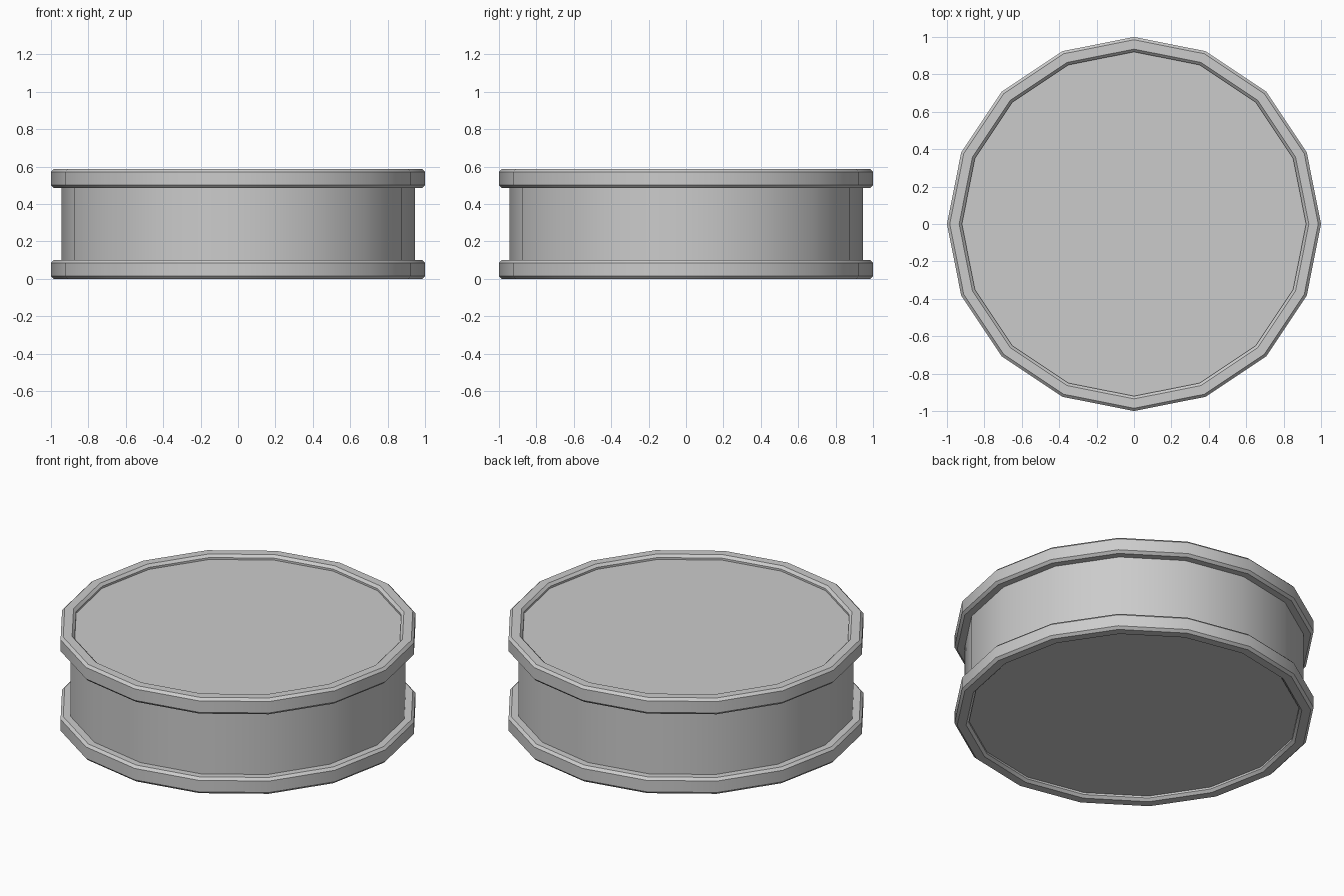
import bpy
import math

if "Cube" in bpy.data.objects:
    bpy.data.objects.remove(bpy.data.objects["Cube"])

R_OUT, R_IN, HEIGHT, RIM_H, BEV = 1.0, 0.92, 0.587, 0.1, 0.015
CAP_INSET = 0.027


def smooth(ob, degrees):
    bpy.ops.object.select_all(action='DESELECT')
    ob.select_set(True)
    bpy.context.view_layer.objects.active = ob
    bpy.ops.object.shade_smooth_by_angle(angle=math.radians(degrees))


def rim(name, z0):
    """Sixteen-sided ring with a chamfered rectangular section."""
    z1, n = z0 + RIM_H, 16
    section = [(R_OUT - BEV, z0), (R_OUT, z0 + BEV), (R_OUT, z1 - BEV), (R_OUT - BEV, z1),
               (R_IN + BEV, z1), (R_IN, z1 - BEV), (R_IN, z0 + BEV), (R_IN + BEV, z0)]
    k = len(section)
    verts = [(r * math.cos(2 * math.pi * i / n), r * math.sin(2 * math.pi * i / n), z)
             for i in range(n) for r, z in section]
    faces = [(i * k + j, (i + 1) % n * k + j, (i + 1) % n * k + (j + 1) % k, i * k + (j + 1) % k)
             for i in range(n) for j in range(k)]
    mesh = bpy.data.meshes.new(name)
    mesh.from_pydata(verts, [], faces)
    ob = bpy.data.objects.new(name, mesh)
    bpy.context.collection.objects.link(ob)
    smooth(ob, 30)


# Rims around the bottom and top
rim("bottom_rim", 0.0)
rim("top_rim", HEIGHT - RIM_H)

# Sixteen-sided drum body, its ends set slightly inside the rims
bpy.ops.mesh.primitive_cylinder_add(vertices=16, radius=0.945, depth=HEIGHT - 2 * CAP_INSET,
                                    location=(0, 0, HEIGHT / 2))
drum = bpy.context.object
drum.name = "drum_body"
smooth(drum, 30)
